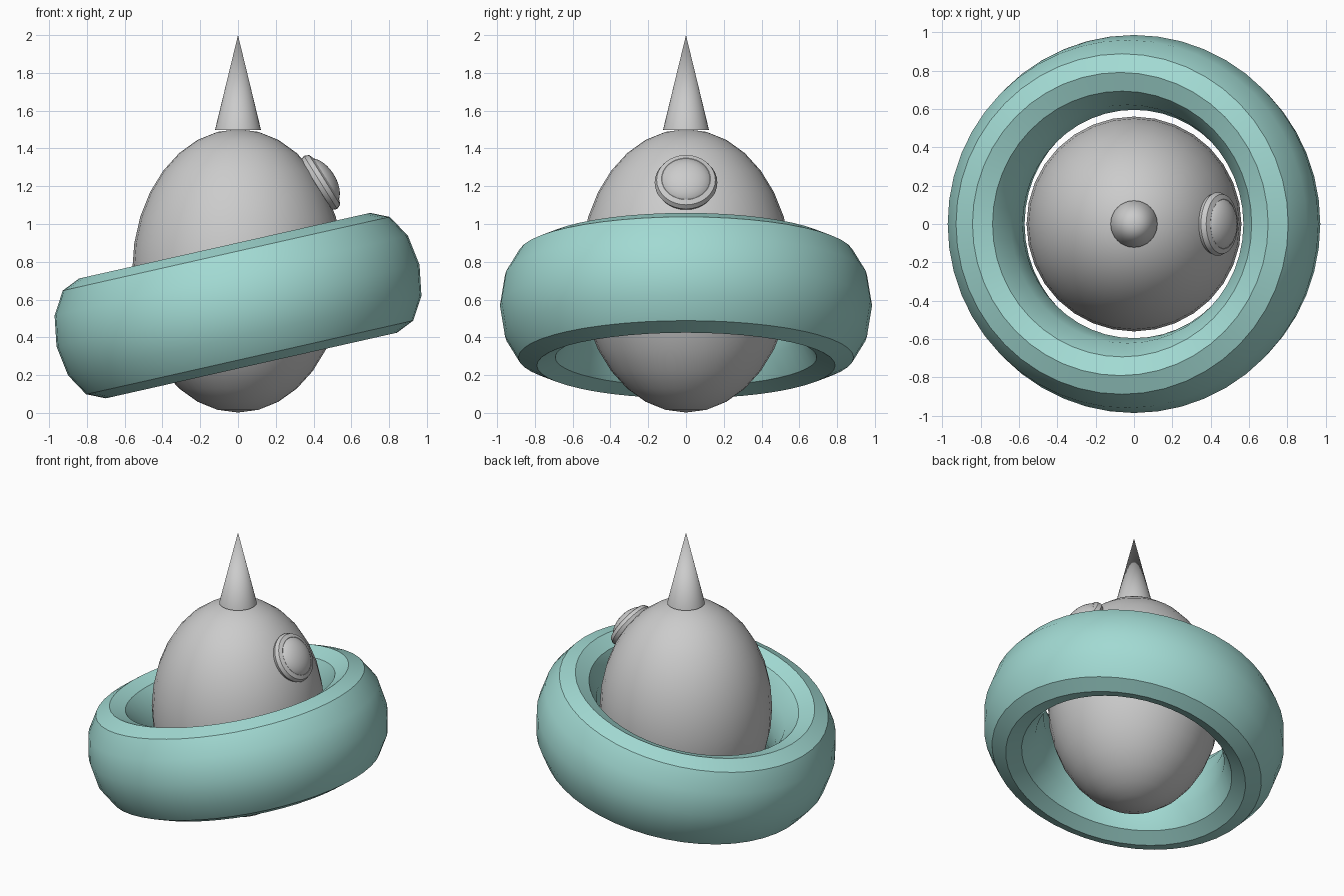
import bpy
from math import radians

if "Cube" in bpy.data.objects:
    bpy.data.objects.remove(bpy.data.objects["Cube"])


def finish(name, scale=(1, 1, 1)):
    """Name the new primitive, apply its scale and smooth its soft edges."""
    ob = bpy.context.object
    ob.name = name
    ob.scale = scale
    bpy.ops.object.transform_apply(location=False, rotation=False, scale=True)
    bpy.ops.object.shade_smooth_by_angle(angle=radians(30))
    return ob


# Egg-shaped body
bpy.ops.mesh.primitive_uv_sphere_add(segments=32, ring_count=16, radius=1,
                                     location=(0, 0, 0.752))
finish("body", (0.56, 0.56, 0.75))

# Pointed spike on top
bpy.ops.mesh.primitive_cone_add(vertices=32, radius1=0.122, radius2=0, depth=0.503,
                                location=(0, 0, 1.7485))
finish("spike")

# Tall tilted float ring around the body
bpy.ops.mesh.primitive_torus_add(major_segments=48, minor_segments=12,
                                 major_radius=0.79, minor_radius=0.195,
                                 location=(0, 0, 0.568),
                                 rotation=(0, radians(-12.7), 0))
ring = finish("float_ring", (1, 1, 0.325 / 0.195))
mat = bpy.data.materials.new("teal")
mat.diffuse_color = (0.36, 0.70, 0.65, 1)
mat.use_nodes = True
mat.node_tree.nodes["Principled BSDF"].inputs["Base Color"].default_value = mat.diffuse_color
ring.data.materials.append(mat)

# Porthole on the right side: rim and bulging lens share one placement
place = dict(location=(0.437, 0, 1.22), rotation=(0, radians(58), 0))
bpy.ops.mesh.primitive_torus_add(major_segments=32, minor_segments=8,
                                 major_radius=0.13, minor_radius=0.036, **place)
finish("porthole_rim")
bpy.ops.mesh.primitive_uv_sphere_add(segments=32, ring_count=16, radius=1, **place)
finish("porthole_lens", (0.142, 0.142, 0.082))
